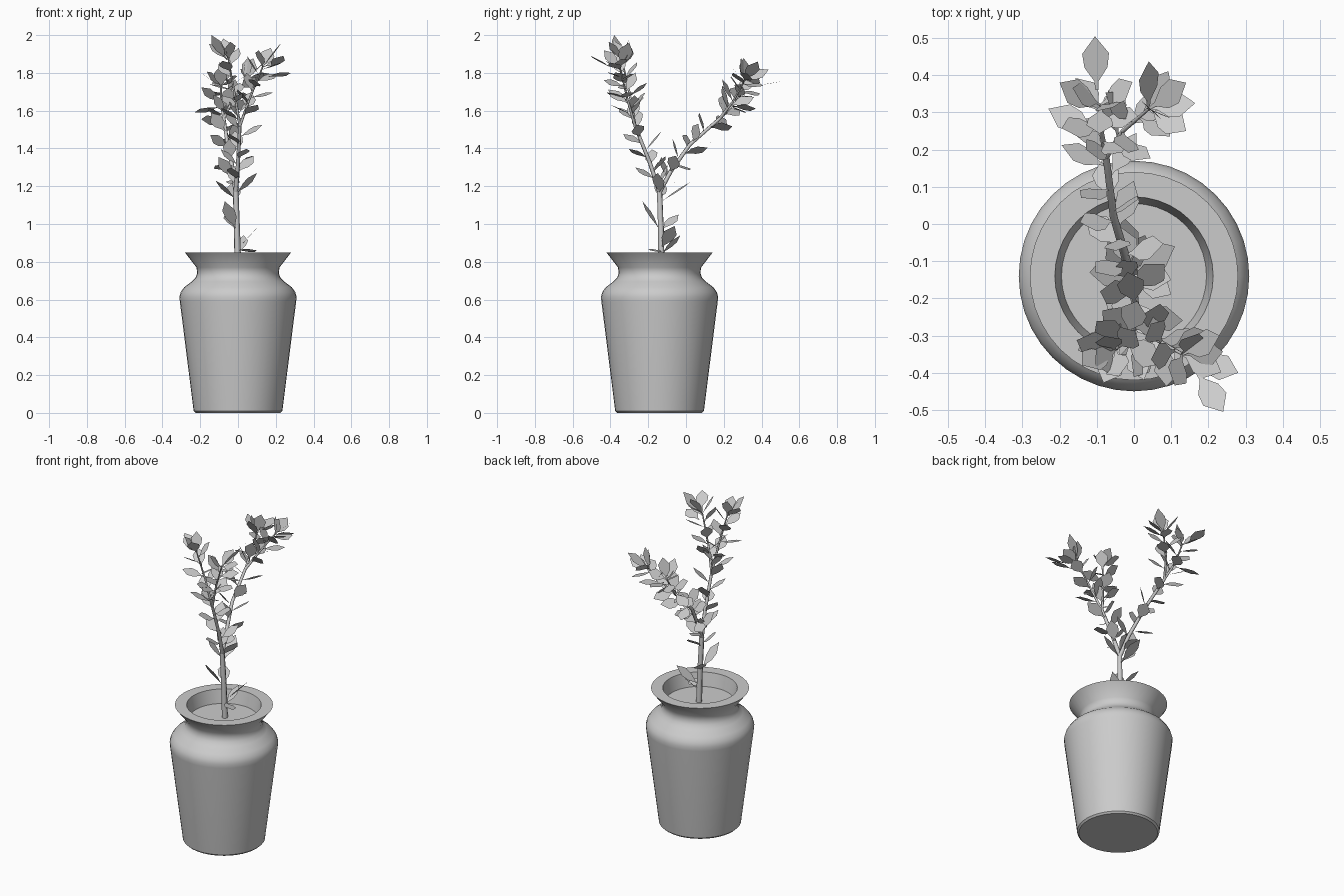
import bpy, bmesh, math, random
from mathutils import Vector

if "Cube" in bpy.data.objects:
    bpy.data.objects.remove(bpy.data.objects["Cube"])

random.seed(4)
CY = -0.14  # pot axis in y


def mesh_object(name, bm):
    me = bpy.data.meshes.new(name)
    bm.to_mesh(me)
    bm.free()
    ob = bpy.data.objects.new(name, me)
    bpy.context.collection.objects.link(ob)
    return ob


def lathe(name, profile, sides=40):
    bm = bmesh.new()
    vs = [bm.verts.new((r, 0, z)) for r, z in profile]
    es = [bm.edges.new(p) for p in zip(vs, vs[1:])]
    bmesh.ops.spin(bm, geom=vs + es, cent=(0, 0, 0), axis=(0, 0, 1),
                   angle=math.tau, steps=sides)
    bmesh.ops.remove_doubles(bm, verts=bm.verts, dist=1e-4)
    bmesh.ops.recalc_face_normals(bm, faces=bm.faces)
    ob = mesh_object(name, bm)
    ob.location = (0, CY, 0)
    bpy.ops.object.select_all(action='DESELECT')
    ob.select_set(True)
    bpy.context.view_layer.objects.active = ob
    bpy.ops.object.shade_smooth_by_angle(angle=math.radians(35))
    return ob


# Pot with shoulder, neck, flared rim, and soil disc inside
lathe("pot", [(0, 0), (0.225, 0), (0.235, 0.01), (0.238, 0.035), (0.308, 0.59),
              (0.31, 0.615), (0.303, 0.64), (0.285, 0.665), (0.245, 0.695),
              (0.225, 0.715), (0.216, 0.74), (0.22, 0.77), (0.28, 0.848),
              (0.213, 0.848), (0.195, 0.765), (0, 0.765)])

# Trunk and branch paths, each with start and end thickness
fork = (-0.012, -0.14, 1.17)
fork_a = (0.01, -0.27, 1.52)
fork_b = (-0.075, 0.18, 1.56)
stems = {
    "trunk": ([(0, -0.13, 0.76), (-0.005, -0.132, 0.95), fork], 0.018, 0.015),
    "front_branch": ([fork, (0, -0.19, 1.32), fork_a], 0.013, 0.009),
    "front_twig_right": ([fork_a, (0.06, -0.31, 1.66), (0.13, -0.35, 1.83)], 0.008, 0.004),
    "front_twig_left": ([fork_a, (-0.02, -0.3, 1.7), (-0.05, -0.34, 1.87)], 0.008, 0.004),
    "back_branch": ([fork, (-0.025, -0.08, 1.28), (-0.055, 0.02, 1.42), fork_b], 0.013, 0.009),
    "back_twig_left": ([fork_b, (-0.09, 0.26, 1.64), (-0.09, 0.32, 1.73)], 0.008, 0.004),
    "back_twig_right": ([fork_b, (-0.03, 0.25, 1.65), (0.04, 0.31, 1.76)], 0.008, 0.004),
}
for name, (pts, r0, r1) in stems.items():
    cu = bpy.data.curves.new(name, 'CURVE')
    cu.dimensions = '3D'
    cu.bevel_depth = 1.0
    cu.bevel_resolution = 1
    cu.use_fill_caps = True
    sp = cu.splines.new('POLY')
    sp.points.add(len(pts) - 1)
    for i, p in enumerate(pts):
        sp.points[i].co = (*p, 1)
        sp.points[i].radius = r0 + (r1 - r0) * i / (len(pts) - 1)
    bpy.context.collection.objects.link(bpy.data.objects.new(name, cu))

# Leaves: flat pointed blades on a narrow stalk
bm = bmesh.new()
OUTLINE = [(0.004, 0), (0.006, 0.17), (0.031, 0.42), (0.036, 0.68), (0, 1),
           (-0.036, 0.68), (-0.031, 0.42), (-0.006, 0.17), (-0.004, 0)]


def leaf(base, tip, up):
    base, tip = Vector(base), Vector(tip)
    d = tip - base
    side = d.cross(Vector(up)).normalized()
    bm.faces.new([bm.verts.new(base + d * t + side * w) for w, t in OUTLINE])


def along(pts, s):
    """Position and tangent at distance s along a path."""
    for a, b in zip(pts, pts[1:]):
        a, b = Vector(a), Vector(b)
        n = (b - a).length
        if s <= n:
            return a + (b - a) * (s / n), (b - a) / n
        s -= n
    return b, (b - a).normalized()


def grow(pts, spacing, start, phase, tip_leaves):
    total = sum((Vector(b) - Vector(a)).length for a, b in zip(pts, pts[1:]))
    spots = [start + spacing * i for i in range(int((total - start) / spacing) + 1)]
    spots += [total] * tip_leaves
    for i, s in enumerate(spots):
        p, t = along(pts, s)
        u = t.cross(Vector((1, 0, 0))).normalized()
        v = t.cross(u)
        ang = phase + i * 2.4 + random.uniform(-0.3, 0.3)
        out = u * math.cos(ang) + v * math.sin(ang)
        spread = random.uniform(0.75, 1.15) if s < total else random.uniform(0.3, 0.9)
        d = out * math.sin(spread) + t * math.cos(spread)
        leaf(p, p + d * random.uniform(0.115, 0.145), t + out * 0.01)


grow(stems["front_branch"][0], 0.04, 0.03, 0.5, 0)
grow(stems["front_twig_right"][0], 0.033, 0.03, 1.2, 3)
grow(stems["front_twig_left"][0], 0.033, 0.03, 2.5, 3)
grow(stems["back_branch"][0], 0.04, 0.04, 0.0, 0)
grow(stems["back_twig_left"][0], 0.03, 0.03, 1.0, 3)
grow(stems["back_twig_right"][0], 0.03, 0.03, 2.0, 4)

# Individually placed leaves: low on the trunk, and the outermost tips
for row in [
    (0, -0.13, 0.87, 0.11, -0.06, 0.99), (0, -0.13, 0.86, 0.1, -0.19, 0.86),
    (0, -0.13, 0.84, 0.03, -0.03, 0.94), (-0.01, -0.14, 0.97, -0.07, -0.23, 1.12),
    (-0.01, -0.13, 0.97, -0.07, -0.04, 1.05), (-0.01, -0.13, 1.12, -0.03, 0.02, 1.22),
    (-0.01, -0.14, 1.13, -0.12, -0.13, 1.23), (-0.01, -0.14, 1.16, 0.1, -0.15, 1.27),
    (0.17, -0.4, 1.83, 0.24, -0.505, 1.89), (-0.06, -0.34, 1.87, -0.14, -0.38, 2.0),
    (0.16, -0.36, 1.78, 0.28, -0.4, 1.8), (0.13, -0.35, 1.83, 0.23, -0.3, 1.96),
    (-0.1, 0.36, 1.73, -0.105, 0.505, 1.755), (-0.1, 0.25, 1.62, -0.23, 0.31, 1.59),
    (0.04, 0.31, 1.76, 0.14, 0.38, 1.86), (0.04, 0.31, 1.74, 0.14, 0.25, 1.8),
    (-0.09, 0.31, 1.73, -0.2, 0.38, 1.8),
]:
    leaf(row[:3], row[3:], (0, 0.3, 1))

mesh_object("leaves", bm)
